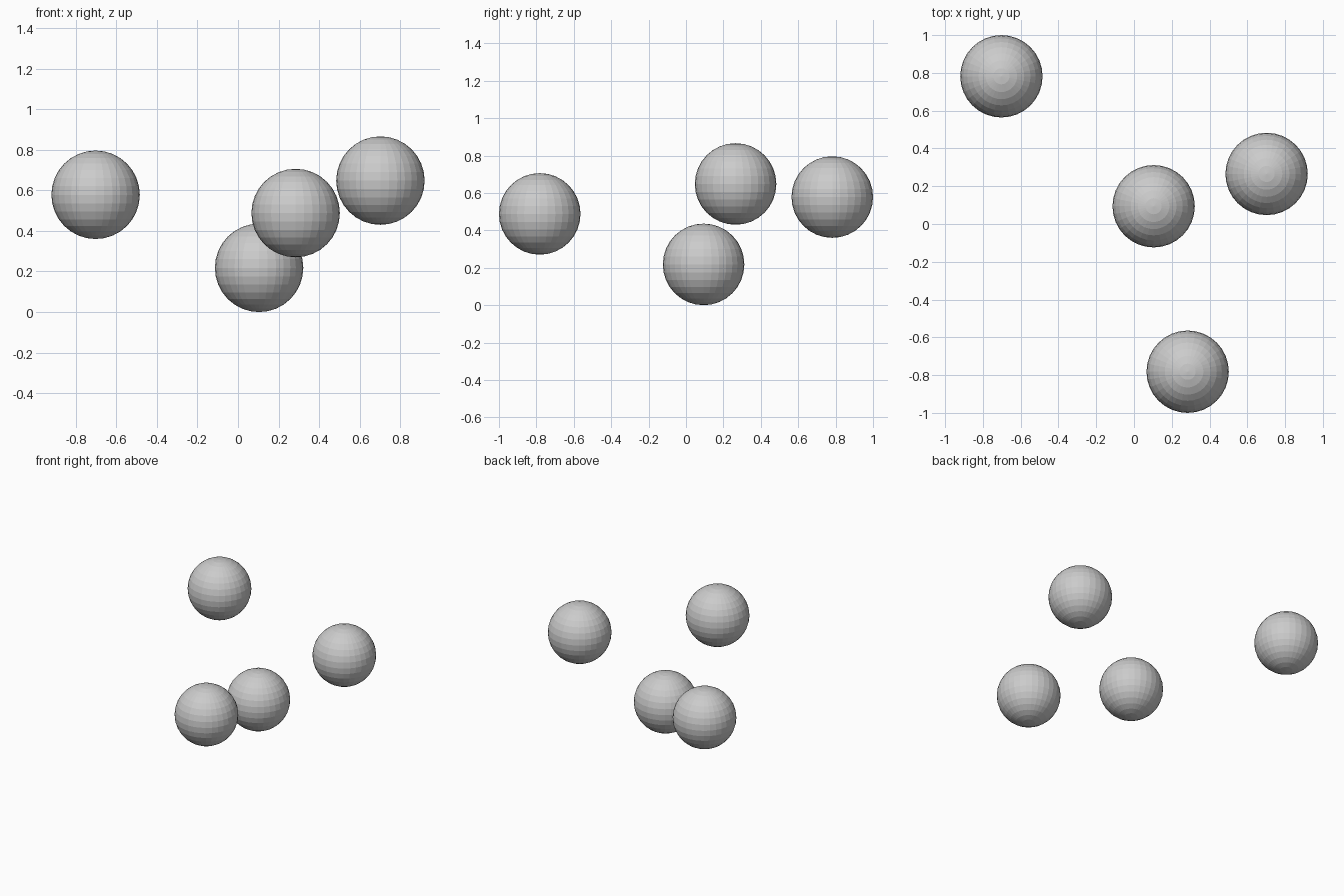
import bpy

if "Cube" in bpy.data.objects:
    bpy.data.objects.remove(bpy.data.objects["Cube"])

RADIUS = 0.218

# Four equal flat-faced balls floating apart, the lowest resting on z = 0
BALLS = {
    "ball_back_left": (-0.702, 0.782, 0.578),
    "ball_low_centre": (0.104, 0.094, 0.218),
    "ball_front": (0.284, -0.782, 0.488),
    "ball_high_right": (0.702, 0.265, 0.648),
}

for name, centre in BALLS.items():
    bpy.ops.mesh.primitive_uv_sphere_add(
        segments=32, ring_count=16, radius=RADIUS, location=centre)
    ball = bpy.context.object
    ball.name = name
    ball.data.name = name
